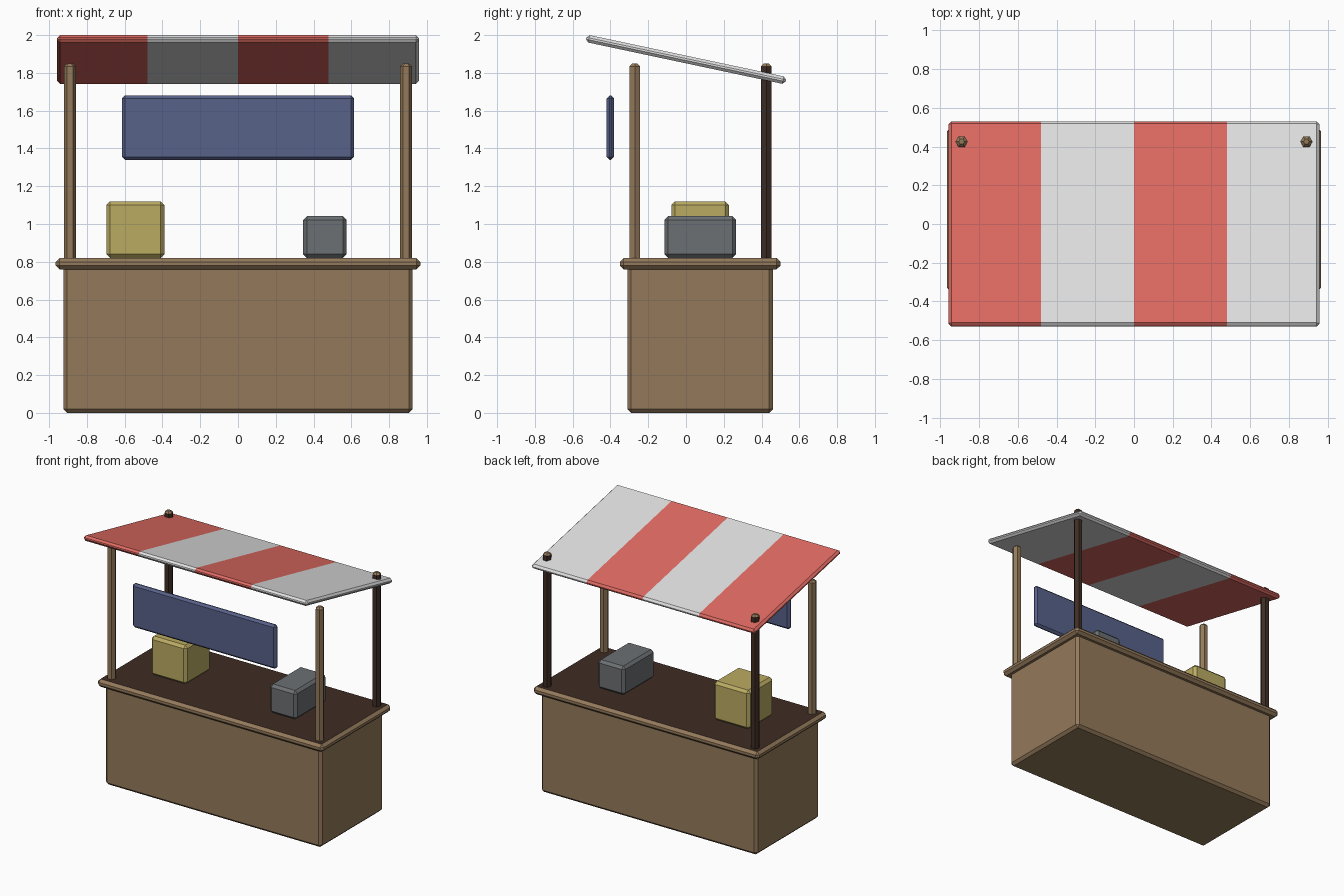
import bpy, bmesh, math
from mathutils import Matrix, Vector

if "Cube" in bpy.data.objects:
    bpy.data.objects.remove(bpy.data.objects["Cube"])


def material(name, r, g, b):
    def lin(c):
        c /= 255
        return c / 12.92 if c <= 0.04045 else ((c + 0.055) / 1.055) ** 2.4
    m = bpy.data.materials.new(name)
    m.diffuse_color = (lin(r), lin(g), lin(b), 1)
    m.use_nodes = True
    m.node_tree.nodes["Principled BSDF"].inputs["Base Color"].default_value = m.diffuse_color
    return m


wood = material("wood", 148, 122, 91)
dark_wood = material("dark wood", 62, 45, 36)
red = material("red cloth", 224, 107, 99)
white = material("white cloth", 226, 226, 226)
blue = material("blue paint", 88, 98, 138)
yellow = material("yellow", 187, 171, 98)
grey = material("grey metal", 108, 112, 115)


def finish(bm, name, mats, rule=None):
    bm.normal_update()
    if rule:
        for f in bm.faces:
            f.material_index = rule(f)
    me = bpy.data.meshes.new(name)
    bm.to_mesh(me)
    bm.free()
    for m in mats:
        me.materials.append(m)
    ob = bpy.data.objects.new(name, me)
    bpy.context.collection.objects.link(ob)
    return ob


def box_mesh(lo, hi, bevel):
    lo, hi = Vector(lo), Vector(hi)
    bm = bmesh.new()
    bmesh.ops.create_cube(bm, size=1)
    bmesh.ops.scale(bm, vec=hi - lo, verts=bm.verts)
    bmesh.ops.translate(bm, vec=(lo + hi) / 2, verts=bm.verts)
    bmesh.ops.bevel(bm, geom=bm.edges[:], offset=bevel, segments=1,
                    affect='EDGES', profile=0.5)
    return bm


def post(name, x, y, mats, rule=None):
    z0, z1 = 0.80, 1.85
    bm = bmesh.new()
    bmesh.ops.create_cone(bm, cap_ends=True, segments=6, radius1=0.032,
                          radius2=0.032, depth=z1 - z0,
                          matrix=Matrix.Translation((x, y, (z0 + z1) / 2))
                          @ Matrix.Rotation(math.radians(30), 4, 'Z'))
    rim = [e for e in bm.edges if abs(e.verts[0].co.z - e.verts[1].co.z) < 0.01]
    bmesh.ops.bevel(bm, geom=rim, offset=0.015, segments=1,
                    affect='EDGES', profile=0.5)
    finish(bm, name, mats, rule)


# Counter body and top (the work surface is dark)
finish(box_mesh((-0.925, -0.31, 0), (0.925, 0.46, 0.78), 0.02), "counter_body", [wood])
finish(box_mesh((-0.965, -0.35, 0.76), (0.965, 0.50, 0.82), 0.02), "counter_top",
       [wood, dark_wood], lambda f: int(f.normal.z > 0.9))

# Posts: light in front, dark with light tips at the rear
for side, x in (("left", -0.89), ("right", 0.89)):
    post("front_post_" + side, x, -0.271, [wood])
    post("rear_post_" + side, x, 0.425, [wood, dark_wood],
         lambda f: int(f.normal.z < 0.1))

# Striped sloping canopy
bm = box_mesh((-0.957, -0.54, -0.02), (0.957, 0.54, 0.02), 0.015)
for cut in (-0.48, 0, 0.48):
    bmesh.ops.bisect_plane(bm, geom=bm.verts[:] + bm.edges[:] + bm.faces[:],
                           plane_co=(cut, 0, 0), plane_no=(1, 0, 0))
canopy = finish(bm, "canopy", [red, white],
                lambda f: int((f.calc_center_median().x + 0.96) / 0.48) % 2)
canopy.location.z = 1.871
canopy.rotation_euler.x = math.radians(-12)

# Hanging sign board
finish(box_mesh((-0.615, -0.42, 1.34), (0.615, -0.38, 1.68), 0.016), "sign_board", [blue])

# Goods on the counter
finish(box_mesh((-0.697, -0.078, 0.82), (-0.39, 0.228, 1.12), 0.02), "yellow_crate", [yellow])
finish(box_mesh((0.345, -0.115, 0.82), (0.575, 0.265, 1.042), 0.02), "cash_box", [grey])
